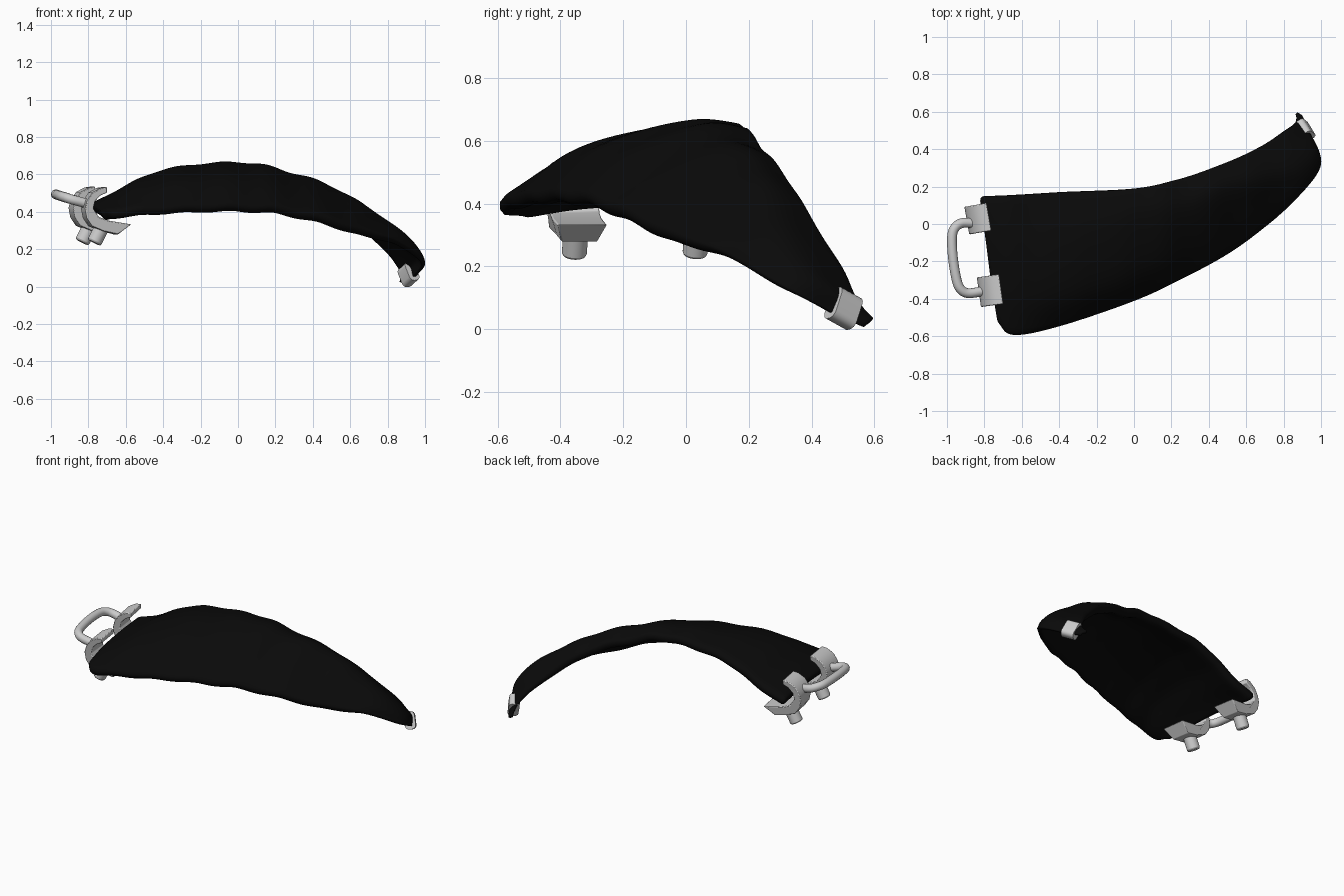
import bpy, bmesh, math
from mathutils import Vector, Matrix

if "Cube" in bpy.data.objects:
    bpy.data.objects.remove(bpy.data.objects["Cube"])

black = bpy.data.materials.new("black_cloth")
black.diffuse_color = (0.003, 0.003, 0.003, 1)
black.use_nodes = True
black.node_tree.nodes["Principled BSDF"].inputs["Base Color"].default_value = black.diffuse_color


def make_object(name, bm, angle=40):
    bmesh.ops.recalc_face_normals(bm, faces=bm.faces)
    mesh = bpy.data.meshes.new(name)
    bm.to_mesh(mesh)
    bm.free()
    ob = bpy.data.objects.new(name, mesh)
    bpy.context.collection.objects.link(ob)
    bpy.context.view_layer.objects.active = ob
    ob.select_set(True)
    bpy.ops.object.shade_smooth_by_angle(angle=math.radians(angle))
    ob.select_set(False)
    return ob


def spline(pts, t):
    """Catmull-Rom through pts, t in 0..1"""
    n = len(pts) - 1
    i = min(int(t * n), n - 1)
    u = t * n - i
    p1, p2 = pts[i], pts[i + 1]
    p0 = pts[i - 1] if i > 0 else p1 * 2 - p2
    p3 = pts[i + 2] if i + 2 <= n else p2 * 2 - p1
    return 0.5 * (2 * p1 + (p2 - p0) * u + (2 * p0 - 5 * p1 + 4 * p2 - p3) * u * u
                  + (3 * p1 - p0 - 3 * p2 + p3) * u ** 3)


# Padded cloth: cross-sections from front edge to rear edge, left end to tip
sections = [
    [(-.735, -.53, .40), (-.77, -.33, .425), (-.80, -.1, .435), (-.835, .15, .43)],
    [(-.65, -.605, .41), (-.64, -.37, .49), (-.65, -.1, .515), (-.66, .16, .49)],
    [(-.40, -.56, .42), (-.40, -.38, .56), (-.40, -.1, .625), (-.40, .175, .615)],
    [(0, -.425, .43), (0, -.25, .58), (0, .03, .665), (0, .195, .65)],
    [(.25, -.31, .415), (.25, -.13, .54), (.25, .09, .622), (.25, .25, .585)],
    [(.50, -.175, .36), (.50, 0, .46), (.50, .2, .54), (.50, .34, .47)],
    [(.68, -.045, .30), (.70, .12, .375), (.71, .27, .415), (.68, .425, .33)],
    [(.84, .10, .25), (.90, .21, .265), (.89, .34, .275), (.81, .51, .195)],
    [(1.0, .30, .14), (.99, .36, .16), (.95, .43, .165), (.862, .545, .11)],
    [(.955, .46, .055), (.94, .49, .07), (.92, .525, .075), (.875, .575, .062)],
    [(.90, .57, .003), (.90, .582, .015), (.89, .592, .025), (.873, .60, .035)],
]
sections = [[Vector(p) for p in s] for s in sections]
NU, NV = 60, 14
bm = bmesh.new()
group = bm.verts.layers.deform.verify()
grid = []
for i in range(NU + 1):
    u = i / NU
    row = []
    for j in range(NV + 1):
        v = j / NV
        p = spline([spline([s[k] for s in sections], u) for k in range(4)], v)
        # soft cross folds, fading toward the narrow end
        fade = max(0, math.sin(math.pi * min(1, u * 1.4)))
        p.z += 0.007 * fade * math.sin(p.x * 26 + 2.6 + 1.5 * v)
        vert = bm.verts.new(p)
        vert[group][0] = min(1, max(0.35, (1 - u) * 2.2))
        row.append(vert)
    grid.append(row)
for i in range(NU):
    for j in range(NV):
        bm.faces.new((grid[i][j], grid[i + 1][j], grid[i + 1][j + 1], grid[i][j + 1]))
cloth = make_object("padded_cloth", bm, 60)
cloth.data.materials.append(black)
if cloth.data.polygons[NU * 3].normal.z < 0:
    cloth.data.flip_normals()
cloth.vertex_groups.new(name="thickness")
sol = cloth.modifiers.new("thickness", 'SOLIDIFY')
sol.thickness, sol.offset, sol.vertex_group = 0.058, -1, "thickness"
sub = cloth.modifiers.new("soften", 'SUBSURF')
sub.levels = sub.render_levels = 1


# Edge clamps: C-shaped jaw extruded along the edge, bolt underneath
jaw = [(-.71, .535), (-.745, .53), (-.79, .505), (-.82, .46), (-.83, .42), (-.82, .37),
       (-.79, .325), (-.73, .30), (-.65, .28), (-.58, .335), (-.70, .355), (-.755, .375),
       (-.785, .42), (-.775, .46), (-.745, .49), (-.71, .505)]
origin = Vector((-.76, 0, .42))


def clamp(name, pos, yaw, width):
    place = Matrix.Translation(pos) @ Matrix.Rotation(yaw, 4, 'Z')
    bm = bmesh.new()
    sides = []
    for s in (-1, 1):
        side = []
        for x, z in jaw:
            w = width * (0.72 if z < .31 else 1)
            side.append(bm.verts.new(Vector((x, s * w / 2, z)) - origin))
        sides.append(side)
    n = len(jaw)
    bm.faces.new(sides[0])
    bm.faces.new(sides[1])
    for k in range(n):
        m = (k + 1) % n
        bm.faces.new((sides[0][k], sides[0][m], sides[1][m], sides[1][k]))
    bm.transform(place)
    ob = make_object(name, bm, 35)
    bev = ob.modifiers.new("edge", 'BEVEL')
    bev.width, bev.segments = 0.005, 2
    # bolt
    bm = bmesh.new()
    tilt = Matrix.Translation((.02, 0, -.125)) @ Matrix.Rotation(math.radians(27), 4, 'Y')
    bmesh.ops.create_cone(bm, cap_ends=True, segments=24, radius1=.04, radius2=.04,
                          depth=.13, matrix=place @ tilt)
    ob = make_object(name + "_bolt", bm, 40)
    bev = ob.modifiers.new("edge", 'BEVEL')
    bev.width, bev.segments = 0.01, 2


clamp("front_clamp", (-.76, -.355, .418), math.radians(8), .16)
clamp("rear_clamp", (-.825, .03, .42), math.radians(10), .15)

# Handle: bent rod joining the two clamps
path = [(-.86, .005, .46), (-.92, .005, .475), (-.957, -.02, .488), (-.973, -.07, .493),
        (-.968, -.18, .492), (-.948, -.30, .485), (-.925, -.35, .478), (-.885, -.37, .465),
        (-.81, -.36, .445)]
path = [Vector(p) for p in path]
bm = bmesh.new()
rings = []
STEPS, SIDES = 40, 14
for i in range(STEPS + 1):
    t = i / STEPS
    c = spline(path, t)
    d = (spline(path, min(1, t + .01)) - spline(path, max(0, t - .01))).normalized()
    a = d.cross(Vector((0, 0, 1))).normalized()
    b = a.cross(d)
    rings.append([bm.verts.new(c + .026 * (a * math.cos(q) + b * math.sin(q)))
                  for q in (2 * math.pi * k / SIDES for k in range(SIDES))])
for r0, r1 in zip(rings, rings[1:]):
    for k in range(SIDES):
        m = (k + 1) % SIDES
        bm.faces.new((r0[k], r0[m], r1[m], r1[k]))
bm.faces.new(rings[0])
bm.faces.new(rings[-1])
make_object("handle", bm, 40)

# Tip clip: flat sleeve around the narrow end
along = Vector((-.055, .09, -.05)).normalized()
across = Vector((.04, -.035, -.09))
across = (across - along * across.dot(along)).normalized()
normal = along.cross(across)
frame = Matrix((along, across, normal)).transposed().to_4x4()
frame.translation = (.912, .502, .066)
bm = bmesh.new()
bmesh.ops.create_cube(bm, size=1, matrix=frame @ Matrix.Diagonal((.085, .11, .065, 1)))
lengthwise = [e for e in bm.edges
              if abs((e.verts[0].co - e.verts[1].co).normalized().dot(along)) > .9]
bmesh.ops.bevel(bm, geom=lengthwise, offset=.025, segments=4, profile=.5, affect='EDGES')
make_object("tip_clip", bm, 40)
